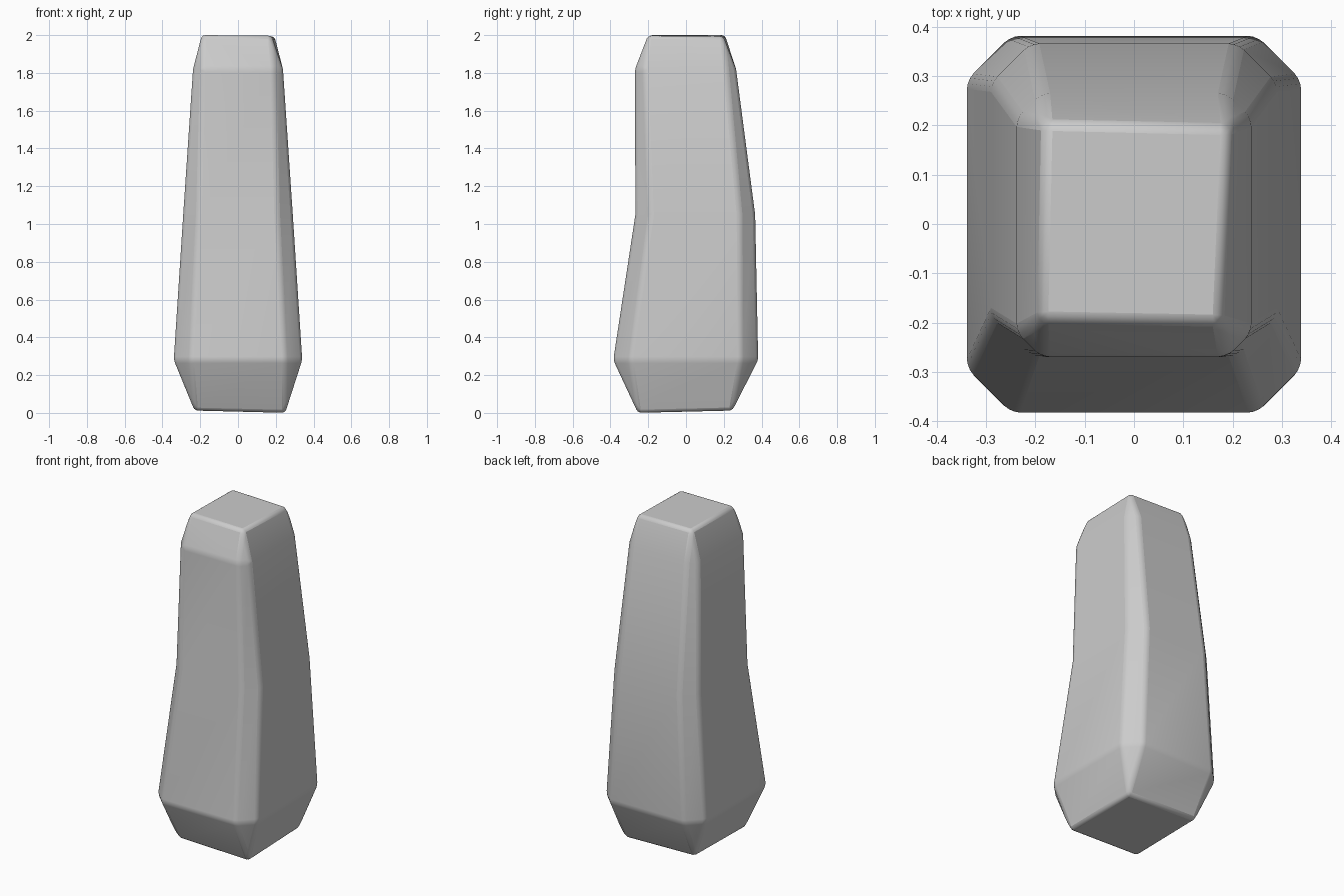
import bpy, bmesh, math

if "Cube" in bpy.data.objects:
    bpy.data.objects.remove(bpy.data.objects["Cube"])


def chamfered_ring(bm, z, hx, y0, y1, c):
    """Rectangle with cut corners, counter-clockwise."""
    pts = [(hx - c, y0), (hx, y0 + c), (hx, y1 - c), (hx - c, y1),
           (c - hx, y1), (-hx, y1 - c), (-hx, y0 + c), (c - hx, y0)]
    return [bm.verts.new((x, y, z)) for x, y in pts]


bm = bmesh.new()

# Body rings: height, half width, front y, back y, corner cut
rings = [chamfered_ring(bm, *r) for r in (
    (0.28, 0.34, -0.385, 0.382, 0.09),
    (1.05, 0.29, -0.268, 0.366, 0.08),
    (1.82, 0.238, -0.27, 0.265, 0.05))]
for a, b in zip(rings, rings[1:]):
    for i in range(8):
        j = (i + 1) % 8
        bm.faces.new((a[i], a[j], b[j], b[i]))

# Slightly uneven end caps with four corners: right-front, right-back, left-back, left-front
bottom = [bm.verts.new(p) for p in ((0.25, -0.255, 0.0), (0.245, 0.245, 0.012),
                                    (-0.235, 0.25, 0.024), (-0.23, -0.25, 0.012))]
top = [bm.verts.new(p) for p in ((0.177, -0.202, 1.997), (0.194, 0.198, 1.993),
                                 (-0.183, 0.207, 2.0), (-0.192, -0.195, 2.0))]
for cap, ring in ((bottom, rings[0]), (top, rings[2])):
    bm.faces.new(cap)
    for k in range(4):
        i, j, n = 2 * k, 2 * k + 1, (2 * k + 2) % 8
        bm.faces.new((cap[k], ring[i], ring[j]))
        bm.faces.new((cap[k], ring[j], ring[n], cap[(k + 1) % 4]))
bmesh.ops.recalc_face_normals(bm, faces=bm.faces)

mesh = bpy.data.meshes.new("stone_pillar")
bm.to_mesh(mesh)
bm.free()
pillar = bpy.data.objects.new("stone_pillar", mesh)
bpy.context.collection.objects.link(pillar)

# Softly worn edges
bevel = pillar.modifiers.new("worn_edges", "BEVEL")
bevel.width = 0.018
bevel.segments = 3
bevel.limit_method = "ANGLE"
bevel.angle_limit = math.radians(15)
bpy.context.view_layer.objects.active = pillar
pillar.select_set(True)
bpy.ops.object.shade_smooth_by_angle(angle=math.radians(40))
